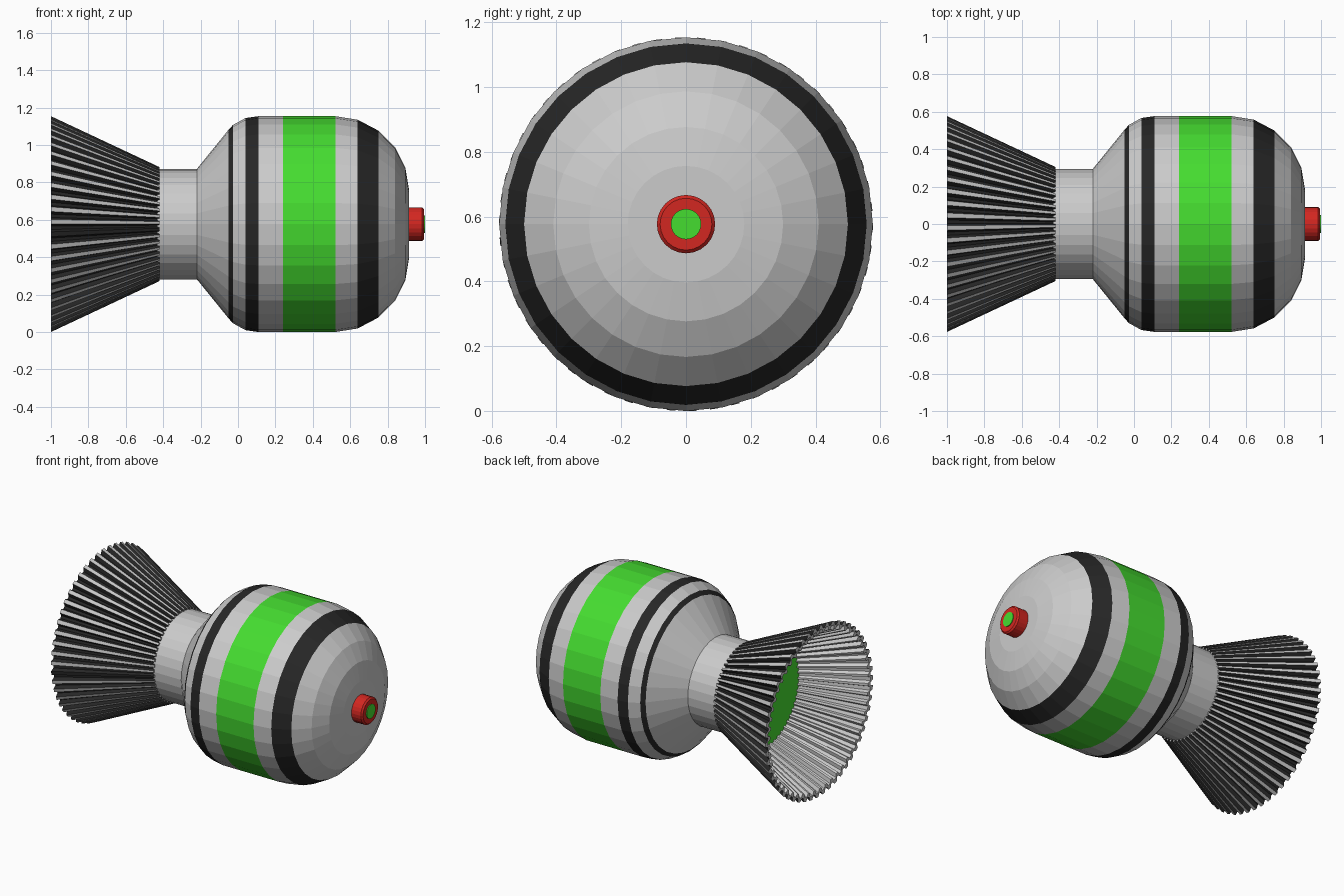
import bpy, bmesh
from math import sin, cos, pi

if "Cube" in bpy.data.objects:
    bpy.data.objects.remove(bpy.data.objects["Cube"])

R = 0.577  # axis height and largest radius


def colour(name, rgb):
    m = bpy.data.materials.new(name)
    m.diffuse_color = (*rgb, 1)
    m.use_nodes = True
    m.node_tree.nodes["Principled BSDF"].inputs["Base Color"].default_value = m.diffuse_color
    return m


GREY = colour("grey", (0.6, 0.6, 0.6))
BLACK = colour("black", (0.02, 0.02, 0.02))
GREEN = colour("green", (0.06, 0.72, 0.03))
RED = colour("red", (0.65, 0.02, 0.015))
MATS = [GREY, BLACK, GREEN, RED]


def finish(name, bm):
    bmesh.ops.recalc_face_normals(bm, faces=bm.faces)
    me = bpy.data.meshes.new(name)
    bm.to_mesh(me)
    bm.free()
    for m in MATS:
        me.materials.append(m)
    ob = bpy.data.objects.new(name, me)
    ob.location = (0, 0, R)
    bpy.context.collection.objects.link(ob)
    return ob


def lathe(name, profile, sides=32):
    """Profile of (x, radius, material of the strip after this ring)."""
    bm = bmesh.new()
    rings = [[bm.verts.new((x, r * sin(2 * pi * i / sides), r * cos(2 * pi * i / sides)))
              for i in range(sides)] for x, r, _ in profile]
    for k in range(len(rings) - 1):
        for i in range(sides):
            j = (i + 1) % sides
            f = bm.faces.new((rings[k][i], rings[k][j], rings[k + 1][j], rings[k + 1][i]))
            f.material_index = profile[k][2]
    for ring, m in ((rings[0], profile[0][2]), (rings[-1], profile[-1][2])):
        bm.faces.new(ring).material_index = m
    return finish(name, bm)


# Banded barrel with neck and domed nose
lathe("body", [
    (-0.43, 0.295, 0), (-0.22, 0.295, 0), (-0.05, 0.505, 1), (-0.027, 0.53, 0),
    (0.04, 0.567, 1), (0.11, R, 0), (0.24, R, 2), (0.52, R, 0),
    (0.64, 0.558, 1), (0.75, 0.5, 0), (0.84, 0.41, 0), (0.895, 0.3, 0),
    (0.915, 0.18, 0)])

# Push button on the nose, with a green centre
lathe("button", [(0.905, 0.09, 3), (0.985, 0.09, 3), (0.995, 0.08, 3)], 24)
lathe("button_centre", [(0.98, 0.047, 2), (1.0, 0.047, 2)], 24)

# Green plate inside the flared tail
lathe("tail_plate", [(-0.6, 0.355, 2), (-0.585, 0.35, 2)])


def pleated_tail(name, pleats=54, depth=0.025, wall=0.028):
    bm = bmesh.new()
    steps = ((0.0, 0), (0.38, 0), (0.55, 1), (0.83, 1))  # ridge, then groove
    n = pleats * len(steps)

    def ring(x, r, d):
        out = []
        for p in range(pleats):
            for t, low in steps:
                a = 2 * pi * (p + t) / pleats
                rr = r - low * d
                out.append(bm.verts.new((x, -rr * cos(a), rr * sin(a))))
        return out

    loops = [ring(-0.42, 0.305, depth * 0.7), ring(-1.0, R, depth),
             ring(-1.0, R - wall, depth), ring(-0.42, 0.305 - wall, depth * 0.7)]
    for k in range(4):
        a, b = loops[k], loops[(k + 1) % 4]
        for i in range(n):
            j = (i + 1) % n
            f = bm.faces.new((a[i], a[j], b[j], b[i]))
            # grooves are black outside; one whole pleat is black at the front seam
            seam = i >= n - len(steps)
            f.material_index = 1 if k == 0 and (i % 4 != 0 or seam) else 0
    return finish(name, bm)


pleated_tail("pleated_tail")
